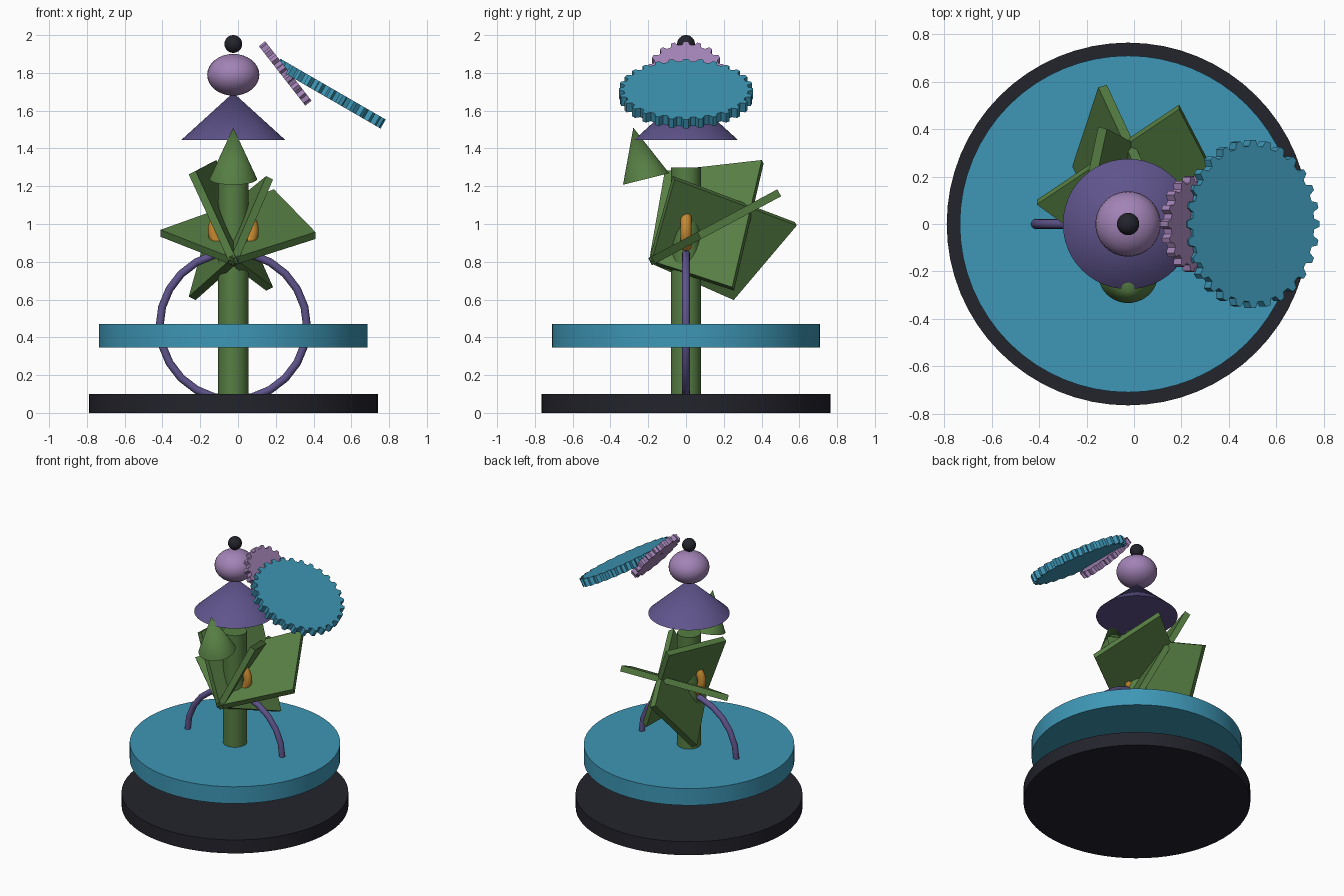
import bpy, bmesh, math
from mathutils import Matrix, Vector

cube = bpy.data.objects.get("Cube")
if cube:
    bpy.data.objects.remove(cube, do_unlink=True)

AXIS = -0.025  # x of the central axis


def material(name, rgb):
    lin = [c / 12.92 if c < 0.04 else ((c + 0.055) / 1.055) ** 2.4
           for c in (v / 255 for v in rgb)]
    m = bpy.data.materials.new(name)
    m.use_nodes = True
    m.diffuse_color = (*lin, 1)
    m.node_tree.nodes["Principled BSDF"].inputs["Base Color"].default_value = (*lin, 1)
    return m


TEAL = material("teal", (62, 151, 182))
GREEN = material("leaf green", (86, 126, 67))
PURPLE = material("deep purple", (95, 84, 140))
LILAC = material("lilac", (162, 131, 182))
DARK = material("charcoal", (35, 35, 44))
ORANGE = material("orange", (200, 138, 48))


def finish(name, mat, smooth=True):
    ob = bpy.context.object
    ob.name = name
    ob.data.materials.append(mat)
    if smooth:
        bpy.ops.object.shade_smooth_by_angle(angle=math.radians(35))
    return ob


def cylinder(name, mat, r, z0, z1, sides=64):
    bpy.ops.mesh.primitive_cylinder_add(vertices=sides, radius=r, depth=z1 - z0,
                                        location=(AXIS, 0, (z0 + z1) / 2))
    return finish(name, mat)


def cone(name, mat, r, h, center, tilt=0):
    bpy.ops.mesh.primitive_cone_add(vertices=48, radius1=r, radius2=0, depth=h,
                                    location=center, rotation=(tilt, 0, 0))
    return finish(name, mat)


def ball(name, mat, r, z, flat=1):
    bpy.ops.mesh.primitive_uv_sphere_add(segments=32, ring_count=16, radius=r,
                                         location=(AXIS, 0, z))
    bpy.context.object.scale.z = flat
    return finish(name, mat)


def ring(name, mat, major, minor, z, segments):
    bpy.ops.mesh.primitive_torus_add(major_radius=major, minor_radius=minor,
                                     major_segments=segments, minor_segments=12,
                                     location=(AXIS, 0, z), rotation=(math.pi / 2, 0, 0))
    return finish(name, mat)


def plate(name, mat, outline, thickness, matrix):
    """Flat outline in local xy, given an even thickness."""
    bm = bmesh.new()
    half = thickness / 2
    face = bm.faces.new([bm.verts.new((x, y, -half)) for x, y in outline])
    top = bmesh.ops.extrude_face_region(bm, geom=[face])["geom"]
    bmesh.ops.translate(bm, vec=(0, 0, thickness),
                        verts=[v for v in top if isinstance(v, bmesh.types.BMVert)])
    bmesh.ops.recalc_face_normals(bm, faces=bm.faces)
    mesh = bpy.data.meshes.new(name)
    bm.to_mesh(mesh)
    bm.free()
    ob = bpy.data.objects.new(name, mesh)
    bpy.context.collection.objects.link(ob)
    ob.matrix_world = matrix
    mesh.materials.append(mat)
    return ob


def toothed_disc(name, mat, rx, ry, teeth, depth, thickness, center, tilt):
    outline = []
    for i in range(teeth):
        for step, inset in ((-0.32, depth), (-0.15, 0), (0.15, 0), (0.32, depth)):
            a = math.tau * (i + step) / teeth
            outline.append(((rx - inset) * math.cos(a), (ry - inset) * math.sin(a)))
    turn = Matrix.Rotation(math.radians(tilt), 4, 'Y')
    return plate(name, mat, outline, thickness, Matrix.Translation(center) @ turn)


# Base, tray and column
cylinder("base", DARK, 0.765, 0, 0.1)
cylinder("tray", TEAL, 0.71, 0.345, 0.47)
cylinder("column", GREEN, 0.08, 0.1, 1.3, 32)

# Upright rings through the column
ring("large_ring", PURPLE, 0.39, 0.021, 0.46, 24)
ring("small_ring", ORANGE, 0.105, 0.03, 0.965, 32)

# Three crossing leaf plates fanned around a tilted axis
stem = Vector((0, 0.88, 0.47)).normalized()
leaf = [(0, 0), (0.435, 0.295), (0.215, 0.775), (-0.385, 0.32)]
for i in range(3):
    side = Vector((1, 0, 0))
    side.rotate(Matrix.Rotation(-math.tau * i / 3, 3, stem))
    frame = Matrix((side, stem, side.cross(stem))).transposed().to_4x4()
    plate(f"leaf_{i + 1}", GREEN, leaf, 0.042,
          Matrix.Translation((AXIS, -0.19, 0.8)) @ frame)

# Leaning bud in front of the column
cone("bud", GREEN, 0.126, 0.28, (AXIS, -0.245, 1.374), math.radians(14))

# Skirt, body and top bead
cone("skirt", PURPLE, 0.275, 0.25, (AXIS, 0, 1.57))
ball("body", LILAC, 0.138, 1.79, 0.8)
ball("bead", DARK, 0.047, 1.953)

# Tilted toothed discs
toothed_disc("large_toothed_disc", TEAL, 0.322, 0.355, 28, 0.026, 0.055,
             (0.49, 0, 1.69), 30)
toothed_disc("small_toothed_disc", LILAC, 0.2, 0.203, 18, 0.022, 0.042,
             (0.25, 0, 1.797), 52)
